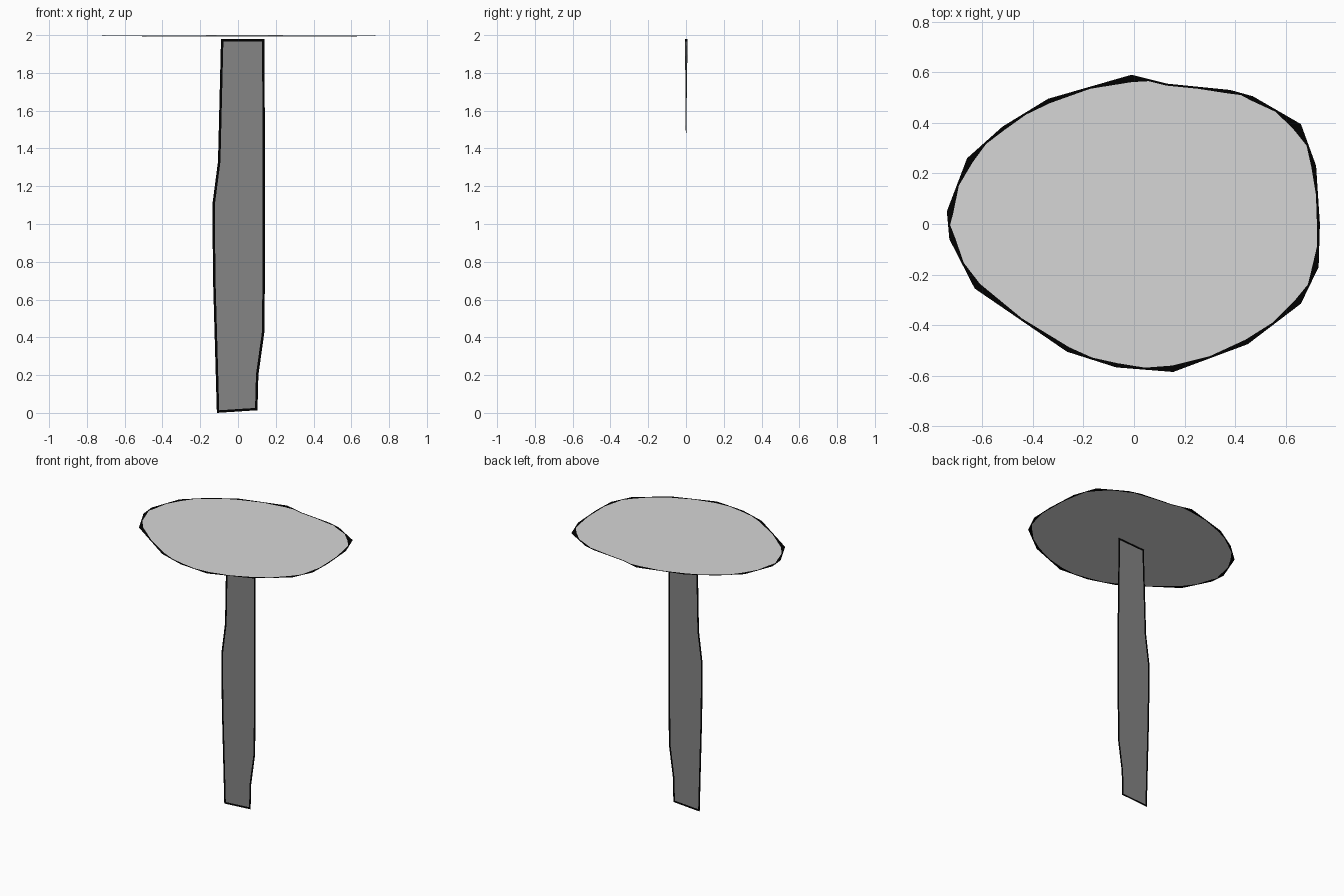
import bpy
import math
from mathutils import Vector

if "Cube" in bpy.data.objects:
    bpy.data.objects.remove(bpy.data.objects["Cube"])


def material(name, value):
    m = bpy.data.materials.new(name)
    m.diffuse_color = (value, value, value, 1)
    m.use_nodes = True
    m.node_tree.nodes["Principled BSDF"].inputs["Base Color"].default_value = m.diffuse_color
    return m


light = material("light grey", 0.68)
dark = material("dark grey", 0.235)
black = material("ink black", 0.0)


def outlined_sheet(name, fill, outline, rim, corner, place):
    """Flat sheet with a black rim that widens at the sharper corners.
    outline is counter-clockwise; place maps a 2D point to 3D."""
    pts = [Vector(p) for p in outline]
    n = len(pts)
    outer, inner = [], []
    for i, p in enumerate(pts):
        d = (p - pts[i - 1]).normalized()
        e = (pts[(i + 1) % n] - p).normalized()
        turn = math.atan2(d.cross(e), d.dot(e))
        t = (d + e).normalized()
        gap = (rim + corner * max(0, math.sin(turn))) / math.cos(turn / 2)
        outer.append(p)
        inner.append(p + Vector((-t.y, t.x)) * gap)
        mid = (p + pts[(i + 1) % n]) / 2
        outer.append(mid)
        inner.append(mid + Vector((-e.y, e.x)) * rim)
    k = len(outer)
    verts = [place(p) for p in outer + inner]
    faces = [tuple(range(k, 2 * k))]
    faces += [(i, (i + 1) % k, k + (i + 1) % k, k + i) for i in range(k)]
    mesh = bpy.data.meshes.new(name)
    mesh.from_pydata(verts, [], faces)
    mesh.materials.append(fill)
    mesh.materials.append(black)
    for f in mesh.polygons:
        f.material_index = 0 if f.index == 0 else 1
    obj = bpy.data.objects.new(name, mesh)
    bpy.context.collection.objects.link(obj)
    return obj


# Flat round top
top = [(-0.01, 0.59), (-0.34, 0.495), (-0.52, 0.385), (-0.66, 0.26),
       (-0.74, 0.05), (-0.73, -0.06), (-0.63, -0.255), (-0.265, -0.505),
       (-0.07, -0.567), (0.155, -0.585), (0.45, -0.475), (0.66, -0.315),
       (0.73, -0.17), (0.735, 0.0), (0.72, 0.23), (0.66, 0.395),
       (0.47, 0.505), (0.38, 0.53), (0.13, 0.555)]
outlined_sheet("round_top", light, top, 0.008, 0.04,
               lambda p: (p.x, p.y, 1.996 + 0.006 * p.y))

# Flat upright post, very slightly twisted near its top
post = [(-0.112, 0.0), (0.103, 0.014), (0.108, 0.2), (0.14, 0.43),
        (0.143, 0.8), (0.141, 1.98), (-0.09, 1.98), (-0.106, 1.33),
        (-0.136, 1.1), (-0.132, 0.7)]
outlined_sheet("post", dark, post, 0.013, 0.0,
               lambda p: (p.x, 0.06 * p.x * max(0, p.y - 1.4) / 0.58, p.y))
